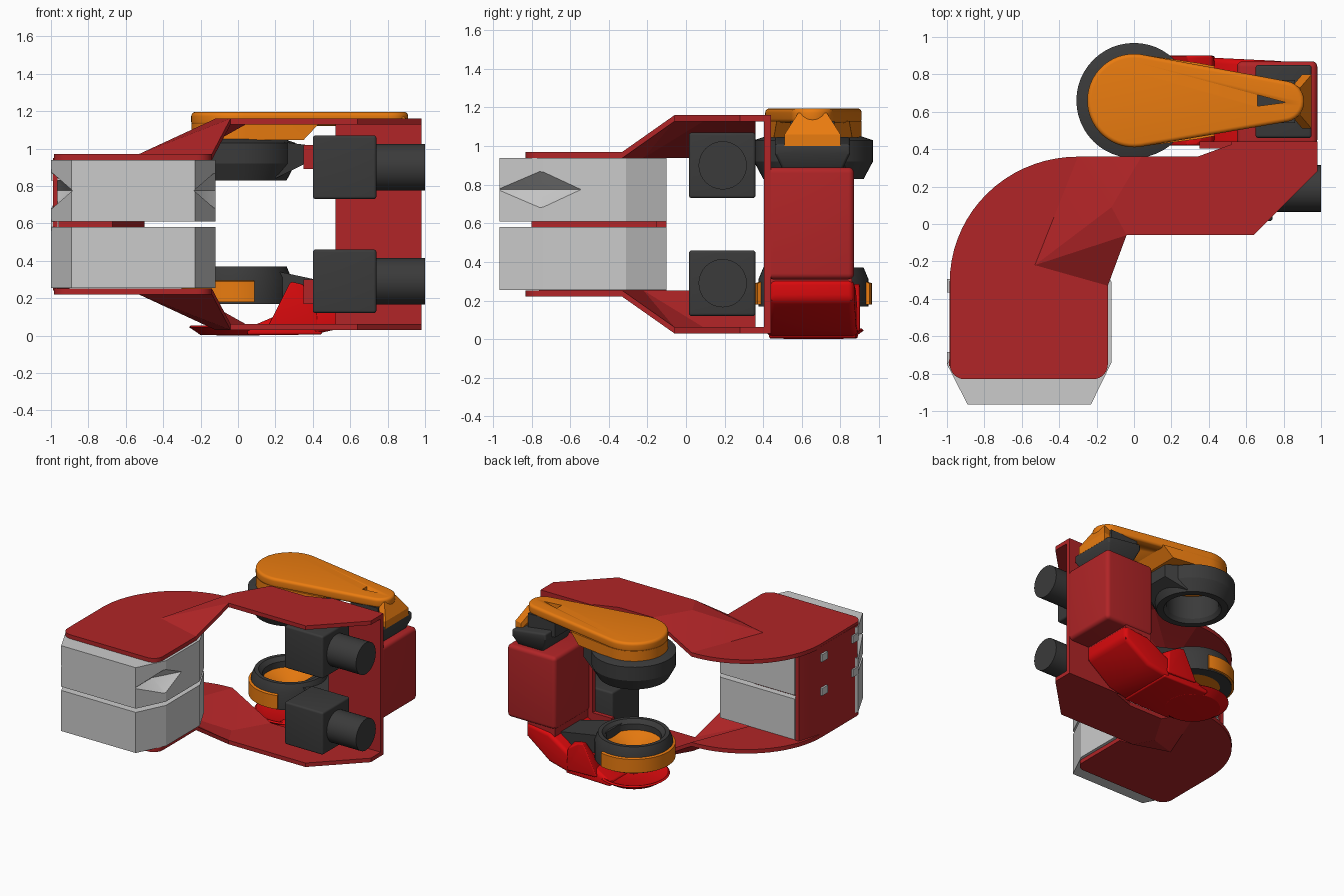
import bpy, bmesh, math
from math import sin, cos, pi

if "Cube" in bpy.data.objects:
    bpy.data.objects.remove(bpy.data.objects["Cube"])


def material(name, rgb):
    m = bpy.data.materials.new(name)
    m.diffuse_color = (*rgb, 1)
    m.use_nodes = True
    m.node_tree.nodes["Principled BSDF"].inputs["Base Color"].default_value = m.diffuse_color
    return m


RED = material("red", (0.44, 0.018, 0.020))
BRIGHT = material("bright_red", (0.70, 0.003, 0.004))
ORANGE = material("orange", (0.82, 0.20, 0.005))
DARK = material("dark_grey", (0.043, 0.043, 0.043))
MID = 0.595          # mirror height of the frame
CX, CY = 0.0, 0.66   # axis of the two wheels


def finish(name, bm, mat=None, bevel=0.0, smooth=24):
    bmesh.ops.recalc_face_normals(bm, faces=bm.faces)
    me = bpy.data.meshes.new(name)
    bm.to_mesh(me)
    bm.free()
    ob = bpy.data.objects.new(name, me)
    bpy.context.collection.objects.link(ob)
    if mat:
        me.materials.append(mat)
    bpy.ops.object.select_all(action='DESELECT')
    ob.select_set(True)
    bpy.context.view_layer.objects.active = ob
    if bevel:
        b = ob.modifiers.new("bevel", 'BEVEL')
        b.width, b.segments, b.limit_method = bevel, 5, 'ANGLE'
        bpy.ops.object.modifier_apply(modifier="bevel")
    bpy.ops.object.shade_smooth_by_angle(angle=math.radians(smooth))
    return ob


def hull(name, pts, mat=None, bevel=0.0):
    bm = bmesh.new()
    for p in pts:
        bm.verts.new(p)
    bmesh.ops.convex_hull(bm, input=bm.verts)
    loose = [v for v in bm.verts if not v.link_faces]
    bmesh.ops.delete(bm, geom=loose, context='VERTS')
    bmesh.ops.dissolve_limit(bm, angle_limit=0.01, verts=bm.verts, edges=bm.edges)
    return finish(name, bm, mat, bevel)


def section(x, y0, y1, z0, z1):
    return [(x, y, z) for y in (y0, y1) for z in (z0, z1)]


def box(name, x0, x1, y0, y1, z0, z1, mat=None, bevel=0.0):
    return hull(name, section(x0, y0, y1, z0, z1) + section(x1, y0, y1, z0, z1), mat, bevel)


def extrude_down(bm, dz):
    ext = bmesh.ops.extrude_face_region(bm, geom=bm.faces[:])["geom"]
    bmesh.ops.translate(bm, vec=(0, 0, dz), verts=[v for v in ext if isinstance(v, bmesh.types.BMVert)])


def prism(name, outline, z0, z1, mat=None, bevel=0.0):
    bm = bmesh.new()
    bm.faces.new([bm.verts.new((x, y, z1)) for x, y in outline])
    extrude_down(bm, z0 - z1)
    return finish(name, bm, mat, bevel)


def lathe(name, profile, mat, a0=0.0, a1=2 * pi, n=48):
    """Closed (radius, z) profile swept around the wheel axis."""
    bm = bmesh.new()
    full = a1 - a0 > 6.28
    rings = []
    for i in range(n if full else n + 1):
        a = a0 + (a1 - a0) * i / n
        rings.append([bm.verts.new((CX + r * cos(a), CY + r * sin(a), z)) for r, z in profile])
    k = len(profile)
    for i in range(n):
        p, q = rings[i], rings[(i + 1) % len(rings)]
        for j in range(k):
            bm.faces.new((p[j], p[(j + 1) % k], q[(j + 1) % k], q[j]))
    if not full:
        bm.faces.new(rings[0])
        bm.faces.new(rings[-1])
    return finish(name, bm, mat)


def arc(cx, cy, rx, ry, d0, d1, n):
    return [(cx + rx * cos(math.radians(d0 + (d1 - d0) * i / n)),
             cy + ry * sin(math.radians(d0 + (d1 - d0) * i / n))) for i in range(n + 1)]


def carve(target, cutter):
    cutter.hide_render = True
    m = target.modifiers.new("cut", 'BOOLEAN')
    m.operation, m.object, m.solver = 'DIFFERENCE', cutter, 'EXACT'
    bpy.context.view_layer.objects.active = target
    bpy.ops.object.modifier_apply(modifier="cut")
    bpy.data.objects.remove(cutter)


# Folded frame plates: low part, sloped fold, raised part
def frame_plate(name, flip):
    bm = bmesh.new()
    cache = {}

    def face(pts):
        for p in pts:
            if p not in cache:
                cache[p] = bm.verts.new(p)
        bm.faces.new([cache[p] for p in pts])

    L, H = 0.97, 1.16
    a, b, c = (-0.14, -0.33, L), (-0.53, -0.22, L), (-0.30, 0.36, L)
    d, e, f = (-0.04, -0.06, H), (-0.12, 0.09, H), (0.04, 0.36, H)
    edge = arc(-0.30, -0.31, 0.685, 0.67, 90, 180, 18)[1:]
    edge += arc(-0.905, -0.75, 0.08, 0.08, 180, 270, 10) + arc(-0.22, -0.75, 0.08, 0.08, 270, 360, 10)
    face([a, b, c] + [(x, y, L) for x, y in edge])
    for tri in ((a, d, b), (b, d, e), (b, e, c), (c, e, f)):
        face(tri)
    face([f, e, d] + [(x, y, H) for x, y in
         ((0.64, -0.06), (0.98, 0.28), (0.98, 0.44), (0.56, 0.44), (0.34, 0.36))])
    extrude_down(bm, -0.032)
    if flip:
        for v in bm.verts:
            v.co.z = 2 * MID - v.co.z
    return finish(name, bm, RED, smooth=12)


frame_plate("upper_frame_plate", False)
frame_plate("lower_frame_plate", True)

# Frame walls, column block and divider
prism("side_wall", [(-0.988, -0.76), (-0.965, -0.76), (-0.965, -0.28), (-0.90, -0.10), (-0.93, -0.10), (-0.985, -0.29)],
      0.24, 0.95, RED)
box("column_web", 0.52, 0.98, 0.405, 0.44, 0.03, 1.16, RED)
box("column_block", 0.55, 0.98, 0.42, 0.87, 0.31, 0.89, RED, 0.03)
box("column_core", 0.56, 0.80, 0.43, 0.86, 0.20, 0.36, RED)
for tag, z in (("upper", 0.955), ("lower", 2 * MID - 0.955)):
    box(tag + "_web_tab", 0.35, 0.55, 0.405, 0.44, z - 0.065, z + 0.065, RED)
prism("cell_divider", [(-0.96, -0.80), (-0.67, -0.80), (-0.50, -0.27), (-0.50, -0.15), (-0.90, -0.15), (-0.96, -0.28)],
      0.578, 0.612, RED)

# Grey storage boxes, the upper one notched at both front corners
OUT = [(-0.89, -0.965), (-0.23, -0.965), (-0.12, -0.74), (-0.12, -0.31), (-0.23, -0.10),
       (-0.89, -0.10), (-0.97, -0.26), (-0.97, -0.70), (-1.0, -0.75)]
prism("lower_storage_box", OUT, 0.255, 0.58)
upper = prism("upper_storage_box", OUT, 0.61, 0.938)
for s in (1, -1):
    pts = [(-0.235, -0.98, 0.775), (-0.235, -0.75, 0.775), (-0.118, -0.54, 0.775), (-0.115, -0.76, 0.88),
           (-0.115, -0.76, 0.67), (0.05, -0.98, 0.775), (0.05, -0.54, 0.775)]
    carve(upper, hull("notch_cutter", [(-0.56 + s * (x + 0.56), y, z) for x, y, z in pts]))
for y in (-0.33, -0.72):
    for z in (0.59, 0.86):
        box("side_lug", -1.0, -0.95, y - 0.035, y + 0.035, z - 0.03, z + 0.03)

# Two motors with round shafts
for tag, z in (("upper", 0.90), ("lower", 2 * MID - 0.90)):
    box(tag + "_motor_box", 0.40, 0.74, 0.015, 0.36, z - 0.17, z + 0.17, DARK, 0.015)
    hull(tag + "_motor_barrel", [(x, 0.19 + 0.125 * cos(i * pi / 16), z + 0.125 * sin(i * pi / 16))
                                 for x in (0.72, 1.0) for i in range(32)], DARK)

# Upper wheel, arm and orange cover
lathe("upper_wheel_ring", [(0.19, 1.06), (0.22, 1.06), (0.308, 1.03), (0.308, 0.92), (0.26, 0.83), (0.21, 0.83), (0.19, 0.86)], DARK)
hull("upper_arm", section(0.20, 0.48, 0.84, 0.84, 1.04) + section(0.36, 0.54, 0.78, 0.92, 1.02), DARK)
hull("upper_bracket", section(0.65, 0.46, 0.85, 1.00, 1.05) + section(0.95, 0.46, 0.85, 0.96, 1.01)
     + section(0.70, 0.50, 0.81, 0.88, 0.95) + section(0.92, 0.50, 0.81, 0.88, 0.95), DARK, 0.015)
box("bracket_riser", 0.62, 0.86, 0.54, 0.77, 1.0, 1.13, DARK)
tear = arc(CX, CY, 0.25, 0.25, 82, 278, 28) + arc(0.80, 0.655, 0.11, 0.11, -82, 82, 12)
cover = prism("orange_cover", tear, 1.12, 1.195, ORANGE, 0.022)
carve(cover, prism("vent_cutter", [(0.66, 0.69), (0.66, 0.63), (0.81, 0.65)], 1.10, 1.25))
under = arc(CX, CY, 0.249, 0.249, 80, 280, 28)
hull("orange_cover_skirt", [(x, y, z) for x, y in under for z in (1.045, 1.13)]
     + section(0.35, 0.455, 0.86, 1.045, 1.13) + [(0.43, 0.47, 1.13), (0.43, 0.845, 1.13)], ORANGE)
hull("orange_cover_tip", section(0.84, 0.58, 0.73, 1.10, 1.16) + section(0.89, 0.58, 0.73, 1.10, 1.17)
     + section(0.90, 0.51, 0.80, 1.00, 1.05) + section(0.95, 0.51, 0.80, 1.00, 1.06), ORANGE)

# Lower wheel with orange band and dish
lathe("lower_wheel_ring", [(0.20, 0.34), (0.23, 0.37), (0.26, 0.37), (0.285, 0.31), (0.285, 0.17), (0.20, 0.17)], DARK)
lathe("orange_band", [(0.27, 0.30), (0.303, 0.29), (0.303, 0.18), (0.27, 0.18)], ORANGE, math.radians(73), math.radians(287))
lathe("orange_dish", [(0.001, 0.22), (0.05, 0.23), (0.22, 0.30), (0.22, 0.175), (0.001, 0.175)], ORANGE)
hull("lower_arm", section(0.18, 0.50, 0.82, 0.20, 0.35) + section(0.36, 0.52, 0.80, 0.18, 0.26)
     + section(0.60, 0.54, 0.78, 0.18, 0.26), DARK)

# Bright red bottom cover: dished foot, rising arm and flank ridges
lathe("foot_cover", [(0.001, 0.0), (0.20, 0.003), (0.262, 0.045), (0.25, 0.055), (0.19, 0.03), (0.001, 0.03)], BRIGHT)
hull("red_lower_arm_root", section(0.05, 0.43, 0.89, 0.003, 0.04) + section(0.45, 0.43, 0.88, 0.005, 0.12)
     + section(0.40, 0.50, 0.82, 0.02, 0.19), BRIGHT, 0.012)
hull("red_lower_arm", section(0.40, 0.42, 0.89, 0.005, 0.16) + section(0.60, 0.42, 0.88, 0.05, 0.28)
     + section(0.81, 0.43, 0.87, 0.20, 0.31), BRIGHT, 0.03)
for tag, y, s in (("front", 0.42, 1), ("rear", 0.90, -1)):
    hull(tag + "_flank_ridge", [(0.16, y, 0.05), (0.43, y, 0.04), (0.42, y, 0.22), (0.33, y, 0.28), (0.28, y, 0.29),
                                (0.18, y + s * 0.13, 0.05), (0.46, y + s * 0.13, 0.06),
                                (0.42, y + s * 0.09, 0.24), (0.30, y + s * 0.06, 0.28)], BRIGHT, 0.012)
